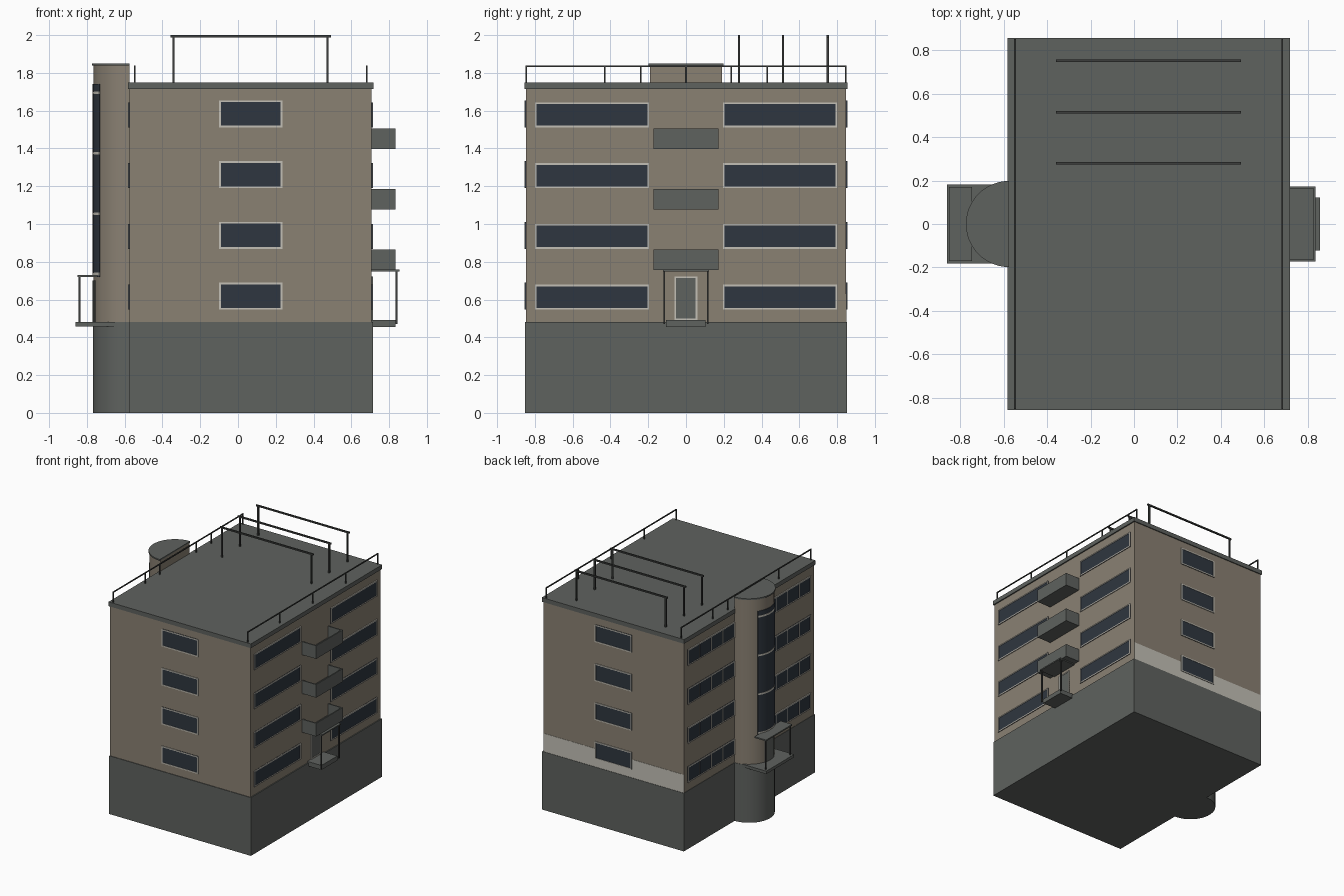
import bpy, bmesh, math
from mathutils import Matrix, Vector

cube = bpy.data.objects.get("Cube")
if cube:
    bpy.data.objects.remove(cube, do_unlink=True)


def material(name, rgb):
    m = bpy.data.materials.new(name)
    m.use_nodes = True
    m.diffuse_color = (*rgb, 1)
    bsdf = next(n for n in m.node_tree.nodes if n.type == 'BSDF_PRINCIPLED')
    bsdf.inputs["Base Color"].default_value = (*rgb, 1)
    bsdf.inputs["Roughness"].default_value = 0.8
    return m


WALL = material("warm beige plaster", (0.254, 0.218, 0.171))
GREY = material("concrete grey", (0.114, 0.122, 0.114))
GLASS = material("dark blue glass", (0.028, 0.037, 0.050))
TRIM = material("pale trim", (0.55, 0.53, 0.47))
METAL = material("dark metal", (0.045, 0.048, 0.045))


def finish(name, bm, mat):
    bmesh.ops.recalc_face_normals(bm, faces=bm.faces)
    mesh = bpy.data.meshes.new(name)
    bm.to_mesh(mesh)
    bm.free()
    mesh.materials.append(mat)
    ob = bpy.data.objects.new(name, mesh)
    bpy.context.collection.objects.link(ob)
    return ob


def boxes(name, mat, *bounds):
    """One object made of boxes given as (x0, x1, y0, y1, z0, z1)."""
    bm = bmesh.new()
    for x0, x1, y0, y1, z0, z1 in bounds:
        centre = Vector((x0 + x1, y0 + y1, z0 + z1)) / 2
        size = (abs(x1 - x0), abs(y1 - y0), abs(z1 - z0), 1)
        bmesh.ops.create_cube(bm, size=1, matrix=Matrix.Translation(centre) @ Matrix.Diagonal(size))
    return finish(name, bm, mat)


def sector(name, mat, radius, z0, z1, half_angle=90, inner=0.0, steps=24):
    """Extruded arc facing -x around the stair tower axis."""
    bm = bmesh.new()
    angles = [math.radians(180 - half_angle + 2 * half_angle * i / steps) for i in range(steps + 1)]
    points = [(radius * math.cos(a), radius * math.sin(a)) for a in angles]
    if inner:
        points += [(inner * math.cos(a), inner * math.sin(a)) for a in reversed(angles)]
    face = bm.faces.new([bm.verts.new((X0 + x, y, z0)) for x, y in points])
    top = bmesh.ops.extrude_face_region(bm, geom=[face])['geom']
    bmesh.ops.translate(bm, vec=(0, 0, z1 - z0), verts=[v for v in top if isinstance(v, bmesh.types.BMVert)])
    ob = finish(name, bm, mat)
    bpy.ops.object.select_all(action='DESELECT')
    ob.select_set(True)
    bpy.context.view_layer.objects.active = ob
    bpy.ops.object.shade_smooth_by_angle(angle=math.radians(30))
    return ob


X0, X1, Y = -0.575, 0.707, 0.848
BASE = 0.48


def on_side(side, u0, u1, z0, z1, depth):
    """Box bounds of a plate on one facade."""
    back = 0.01
    if side == "left":
        return (X1 - back, X1 + depth, u0, u1, z0, z1)
    if side == "right":
        return (X0 - depth, X0 + back, u0, u1, z0, z1)
    if side == "front":
        return (u0, u1, -Y - depth, -Y + back, z0, z1)
    return (u0, u1, Y - back, Y + depth, z0, z1)


def window(name, side, u0, u1, z0, z1, panes=1, fill=GLASS):
    t = 0.009
    boxes(name + "_pane", fill, on_side(side, u0, u1, z0, z1, 0.004))
    bars = [(u0, u1, z0, z0 + t), (u0, u1, z1 - t, z1), (u0, u0 + t, z0, z1), (u1 - t, u1, z0, z1)]
    for i in range(1, panes):
        u = u0 + (u1 - u0) * i / panes
        bars.append((u - t / 3, u + t / 3, z0 + t, z1 - t))
    boxes(name + "_frame", TRIM, *[on_side(side, *b, 0.007) for b in bars])


# Main block
boxes("base", GREY, (X0 - 0.003, 0.715, -0.853, 0.853, 0, BASE))
boxes("walls", WALL, (X0, X1, -Y, Y, BASE, 1.72))
boxes("roof_slab", GREY, (X0 - 0.007, 0.717, -0.856, 0.856, 1.715, 1.75))
boxes("back_plaster_band", TRIM, on_side("back", X0, X1, BASE, 0.63, 0.002))

# Windows, floor by floor
for floor in range(4):
    z = 0.547 + 0.3215 * floor
    for side in ("front", "back"):
        window(f"{side}_window_{floor}", side, -0.10, 0.235, z, z + 0.143)
    for sign in (-1, 1):
        u0, u1 = sorted((sign * 0.195, sign * 0.80))
        tag = f"{'rear' if sign > 0 else 'fore'}_{floor}"
        window("left_window_" + tag, "left", u0, u1, z, z + 0.132)
        window("right_window_" + tag, "right", u0, u1, z, z + 0.132, panes=4)

# Open balconies on the left side
for floor in range(3):
    z0 = 0.757 + 0.32 * floor
    z1, xa, xb, y, t = z0 + 0.108, X1 - 0.005, 0.835, 0.173, 0.01
    boxes(f"balcony_{floor}", GREY,
          (xa, xb, -y, y, z0, z0 + 0.015),
          (xb - t, xb, -y, y, z0, z1),
          (xa, xb, -y, -y + t, z0, z1),
          (xa, xb, y - t, y, z0, z1))

# Left entrance
boxes("left_porch_floor", GREY, (X1 - 0.005, 0.835, -0.105, 0.103, 0.455, 0.492))
boxes("left_porch_canopy", GREY, (X1 - 0.005, 0.855, -0.122, 0.122, 0.748, 0.758))
boxes("left_porch_posts", METAL,
      *[(0.835, 0.845, y - 0.005, y + 0.005, 0.47, 0.75) for y in (-0.115, 0.115)])
window("left_door", "left", -0.062, 0.06, 0.492, 0.722, fill=GREY)

# Half-round stair tower
sector("tower_base", GREY, 0.193, 0, BASE)
sector("tower_wall", WALL, 0.19, BASE, 1.84)
sector("tower_cap", GREY, 0.198, 1.838, 1.85)
sector("tower_glazing", GLASS, 0.194, 0.72, 1.74, 35, 0.185)
for i in range(4):
    z = 0.735 + 0.32 * i
    sector(f"tower_glazing_bar_{i}", TRIM, 0.196, z - 0.007, z + 0.007, 35, 0.185)
sector("tower_door", GREY, 0.194, BASE, 0.70, 18, 0.185)

# Right entrance
boxes("right_porch_floor", GREY, (-0.86, X0, -0.182, 0.182, 0.457, 0.481))
boxes("right_porch_canopy", GREY, (-0.85, -0.745, -0.17, 0.17, 0.72, 0.731))
boxes("right_porch_posts", METAL,
      *[(-0.845, -0.835, y - 0.005, y + 0.005, 0.47, 0.72) for y in (-0.16, 0.16)])

# Roof railings along both long sides
r = 0.004
for name, x, posts in (("left", 0.682, (-0.846, -0.43, 0, 0.43, 0.846)),
                       ("right", -0.547, (-0.846, -0.43, -0.24, 0.24, 0.43, 0.846))):
    boxes(name + "_roof_railing", METAL,
          (x - r, x + r, -0.85, 0.85, 1.831, 1.839),
          *[(x - r, x + r, y - r, y + r, 1.74, 1.835) for y in posts])

# Roof frames
p = 0.006
for i, y in enumerate((0.28, 0.513, 0.75)):
    boxes(f"roof_frame_{i}", METAL,
          (-0.358, 0.492, y - p, y + p, 1.988, 2.0),
          *[(x - p, x + p, y - p, y + p, 1.74, 1.99) for x in (-0.341, 0.474)])
